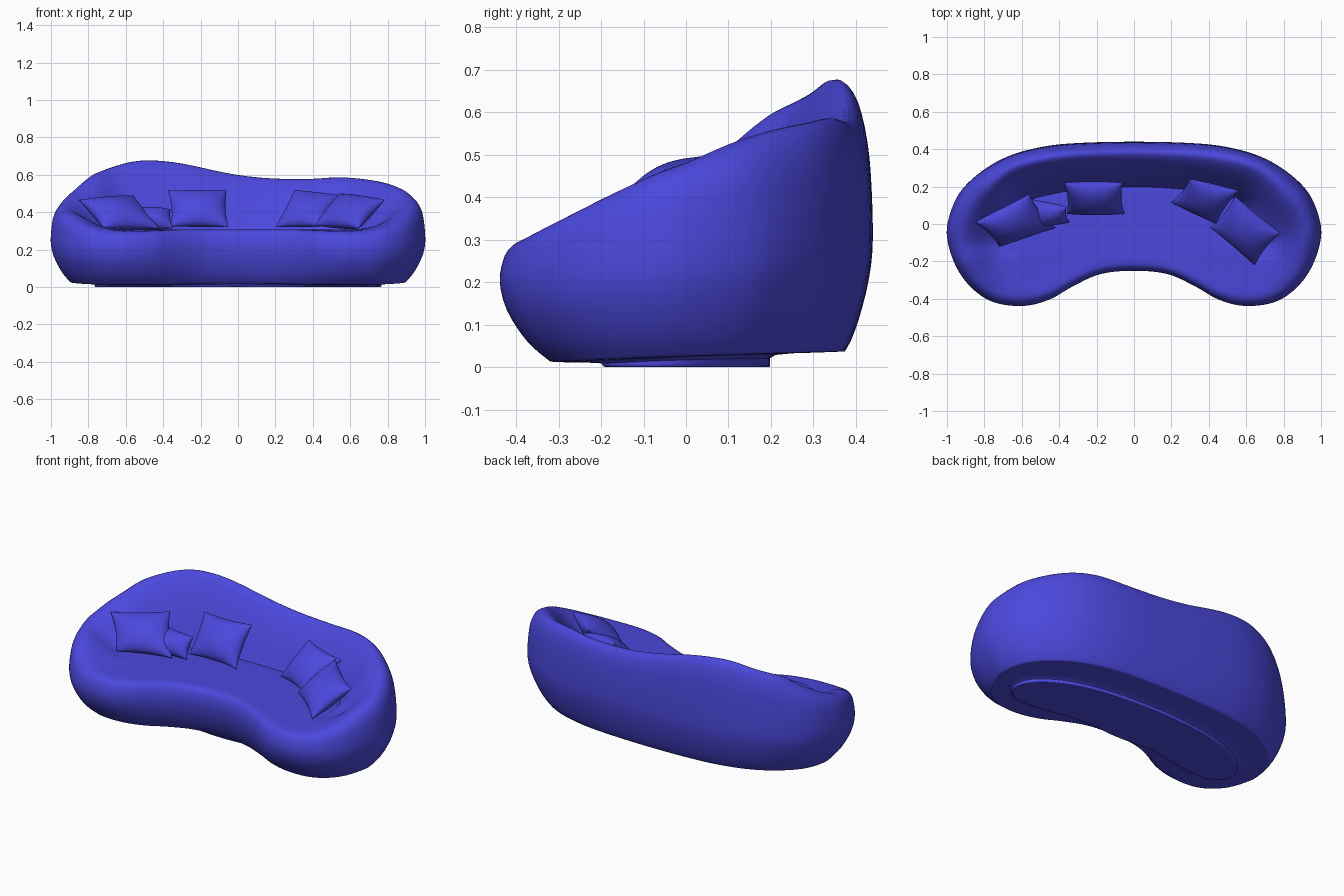
import bpy, bmesh, math
from mathutils import Vector

if "Cube" in bpy.data.objects:
    bpy.data.objects.remove(bpy.data.objects["Cube"])

blue = bpy.data.materials.new("blue_fabric")
blue.diffuse_color = (0.07, 0.065, 0.72, 1)
blue.use_nodes = True
blue.node_tree.nodes["Principled BSDF"].inputs["Base Color"].default_value = blue.diffuse_color


def spline(pts, n, closed):
    """Catmull-Rom through tuples of any size, n samples per span."""
    pts = [Vector(p) for p in pts]
    m, out = len(pts), []
    for i in range(m if closed else m - 1):
        idx = [i - 1, i, i + 1, i + 2]
        idx = [j % m if closed else min(max(j, 0), m - 1) for j in idx]
        a, b, c, d = (pts[j] for j in idx)
        for s in range(n):
            t = s / n
            out.append(b + 0.5 * t * (c - a + t * (2 * a - 5 * b + 4 * c - d
                       + t * (3 * (b - c) + d - a))))
    if not closed:
        out.append(pts[-1])
    return out


def smooth(t):
    t = min(max(t, 0), 1)
    return t * t * (3 - 2 * t)


def make(name, verts, faces, angle=60):
    me = bpy.data.meshes.new(name)
    me.from_pydata([tuple(v) for v in verts], [], faces)
    bm = bmesh.new()
    bm.from_mesh(me)
    bmesh.ops.remove_doubles(bm, verts=bm.verts, dist=0.0002)
    bmesh.ops.recalc_face_normals(bm, faces=bm.faces)
    bm.to_mesh(me)
    bm.free()
    ob = bpy.data.objects.new(name, me)
    bpy.context.collection.objects.link(ob)
    me.materials.append(blue)
    bpy.ops.object.select_all(action='DESELECT')
    ob.select_set(True)
    bpy.context.view_layer.objects.active = ob
    bpy.ops.object.shade_smooth_by_angle(angle=math.radians(angle))
    return ob


# Sofa body: kidney outline (x, y, rim height), right half mirrored to the left
SEAT = 0.308
half = [(0, -.25, .308), (.18, -.268, .308), (.33, -.335, .307), (.45, -.403, .303),
        (.59, -.438, .30), (.75, -.418, .31), (.87, -.34, .345), (.955, -.22, .395),
        (1, -.07, .45), (.985, .05, .485), (.93, .17, .525), (.83, .27, .555),
        (.7, .35, .575), (.55, .4, .585), (.35, .43, .575), (0, .44, .575)]
outline = spline(half + [(-x, y, r) for x, y, r in half[-2:0:-1]], 6, True)


def section(o):
    """Cross-section from plinth up the outside, over the rim, to the seat."""
    x, y, rim = o
    f = min(max((y + .43) / .87, 0), 1)
    d = x + .43                                    # taller hump on the left
    hump = math.exp(-(d / (.36 if d > 0 else .42)) ** 2)
    rim += .095 * hump * smooth((rim - .42) / .13)
    rim -= .03 * smooth((-x - .8) / .15) * smooth((rim - .38) / .08)
    # w: 0 at the tall back, 1 at the softly sloping arms and front
    w = max(smooth((abs(x) - .65) / .3), smooth(-y / .2))
    mix = lambda a, b: a + w * (b - a)
    kp = .32 + .13 * f * f + (.28 * math.exp(-(x / .3) ** 2) if y < 0 else 0)
    kb = .70 + .16 * max(0, (y + .1) / .54)
    zb, zm, dz = .012 + .024 * f, .2 + .1 * f, rim - SEAT
    up = lambda t: zm + t * (rim - zm)
    prof = [(.12, 0), (kp - .04, 0), (kp, .003), (kp + .03, zb * .8), (kb - .06, zb),
            (kb, zb + .008), (kb + .45 * (1 - kb), zb + .28 * (zm - zb)),
            (kb + .85 * (1 - kb), zb + .65 * (zm - zb)), (1, zm),
            (mix(.99, .98), up(.5)), (mix(.965, .94), up(.78)),
            (mix(.92, .87), up(.95)), (mix(.85, .76), rim),
            (mix(.74, .63), SEAT + mix(.83, .82) * dz),
            (mix(.61, .48), SEAT + mix(.5, .5) * dz),
            (mix(.51, .33), SEAT + mix(.18, .18) * dz),
            (mix(.455, .2), SEAT), (mix(.42, .16), SEAT), (.12, SEAT)]
    sx = .64 * x * (1.35 - .35 * x * x)
    sy = -.3 * sx * sx
    return [(sx + k * (x - sx), sy + k * (y - sy), max(z, 0))
            for k, z in spline(prof, 3, False)]


secs = [section(o) for o in outline]
n, m = len(secs), len(secs[0])
verts = [p for s in secs for p in s]
faces = [(i * m + j, (i + 1) % n * m + j, (i + 1) % n * m + j + 1, i * m + j + 1)
         for i in range(n) for j in range(m - 1)]
faces += [tuple(i * m for i in range(n)), tuple(i * m + m - 1 for i in range(n))]
make("sofa_body", verts, faces)


# Throw pillows: four corner points, puffed out along the normal
def pillow(name, bl, br, tl, tr, puff, res=20):
    bl, br, tl, tr = map(Vector, (bl, br, tl, tr))
    normal = ((br - bl) + (tr - tl)).cross((tl - bl) + (tr - br)).normalized()
    verts, faces = [], []
    for side in (1, -1):
        base = len(verts)
        for i in range(res + 1):
            for j in range(res + 1):
                u = math.sin(math.pi * (i / res - .5))
                v = math.sin(math.pi * (j / res - .5))
                a = .5 + .5 * u * (1 - .08 * (1 - v * v))
                b = .5 + .5 * v * (1 - .08 * (1 - u * u))
                p = bl.lerp(br, a).lerp(tl.lerp(tr, a), b)
                h = puff * (max(0, (1 - u * u) * (1 - v * v))) ** .5
                verts.append(p + normal * h * side)
        r = res + 1
        faces += [(base + i * r + j, base + (i + 1) * r + j,
                   base + (i + 1) * r + j + 1, base + i * r + j + 1)
                  for i in range(res) for j in range(res)]
    make(name, verts, faces, 75)


pillow("pillow_far_left", (-.72, -.12, .315), (-.42, -.02, .315),
       (-.85, .01, .465), (-.56, .16, .49), .065)
pillow("pillow_left_small", (-.62, -.03, .33), (-.345, .01, .315),
       (-.58, .14, .41), (-.36, .09, .415), .055)
pillow("pillow_center_left", (-.36, .055, .325), (-.05, .055, .32),
       (-.375, .22, .515), (-.06, .22, .52), .065)
pillow("pillow_right", (.2, .115, .32), (.44, -.0, .325),
       (.3, .24, .52), (.56, .18, .49), .06)
pillow("pillow_far_right", (.41, -.02, .33), (.645, -.22, .315),
       (.54, .15, .5), (.785, -.05, .465), .065)
